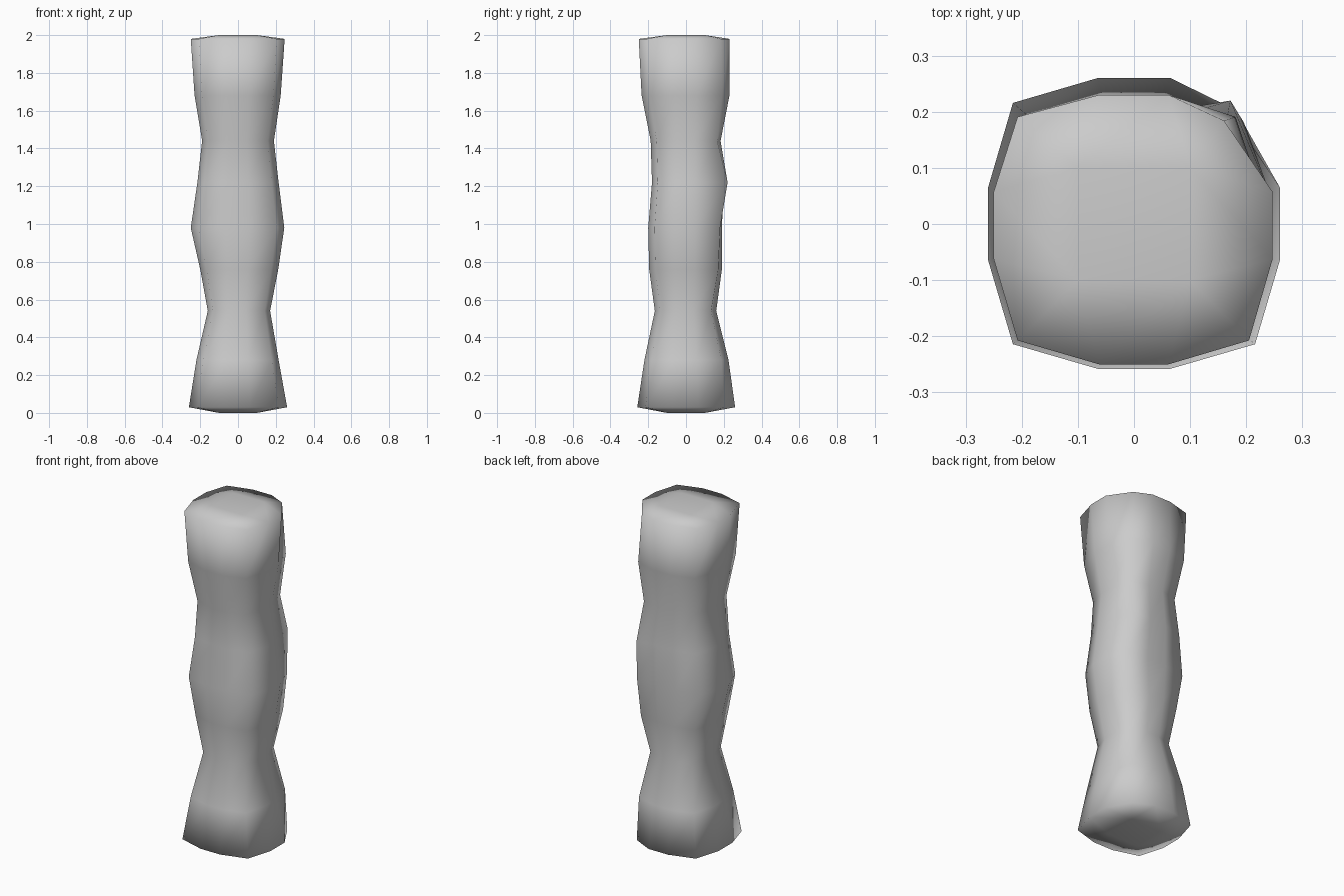
import bpy, bmesh

if "Cube" in bpy.data.objects:
    bpy.data.objects.remove(bpy.data.objects["Cube"])

# Rings: z, x min, x max, y min, y max, back-right corner factors in x and y
RINGS = [
    (0.03, -0.26, 0.26, -0.258, 0.26, 0.70, 0.78),
    (0.28, -0.22, 0.215, -0.22, 0.225, 0.83, 0.83),
    (0.54, -0.16, 0.17, -0.165, 0.16, 0.83, 0.83),
    (0.76, -0.20, 0.213, -0.195, 0.19, 0.83, 0.90),
    (0.98, -0.25, 0.245, -0.20, 0.19, 0.80, 0.95),
    (1.22, -0.215, 0.215, -0.18, 0.20, 0.80, 1.10),
    (1.44, -0.19, 0.19, -0.187, 0.183, 0.85, 0.90),
    (1.68, -0.23, 0.226, -0.235, 0.23, 0.80, 0.83),
    (1.98, -0.25, 0.247, -0.25, 0.23, 0.65, 0.80),
]
K, M = 0.83, 0.25  # corner and mid-side factors


def section(x0, x1, y0, y1, kx, ky):
    """Twelve-sided rounded square, counter-clockwise from the front-left corner."""
    return [(x0*K, y0*K), (x0*M, y0), (x1*M, y0),
            (x1*K, y0*K), (x1, y0*M), (x1, y1*M),
            (x1*kx, y1*ky), (x1*M, y1), (x0*M, y1),
            (x0*K, y1*K), (x0, y1*M), (x0, y0*M)]


bm = bmesh.new()
loops = [[bm.verts.new((x, y, z)) for x, y in section(*r)] for z, *r in RINGS]

# Column sides
for a, b in zip(loops, loops[1:]):
    for i in range(12):
        j = (i + 1) % 12
        bm.faces.new((a[i], a[j], b[j], b[i]))

# Slightly domed ends: 3 x 3 grid with a raised centre
for ring, z in ((loops[0], 0.0), (loops[-1], 2.0)):
    s = 0.1
    c = [bm.verts.new((x, y, z)) for x, y in ((-s, -s), (s, -s), (s, s), (-s, s))]
    bm.faces.new(c)
    for q in range(4):
        p = q * 3
        n = (q + 1) % 4
        bm.faces.new((ring[p], ring[p + 1], c[q], ring[p - 1]))
        bm.faces.new((ring[p + 1], ring[p + 2], c[n], c[q]))

bmesh.ops.recalc_face_normals(bm, faces=bm.faces)
for f in bm.faces:
    f.smooth = True
mesh = bpy.data.meshes.new("column")
bm.to_mesh(mesh)
bm.free()
bpy.context.collection.objects.link(bpy.data.objects.new("column", mesh))
